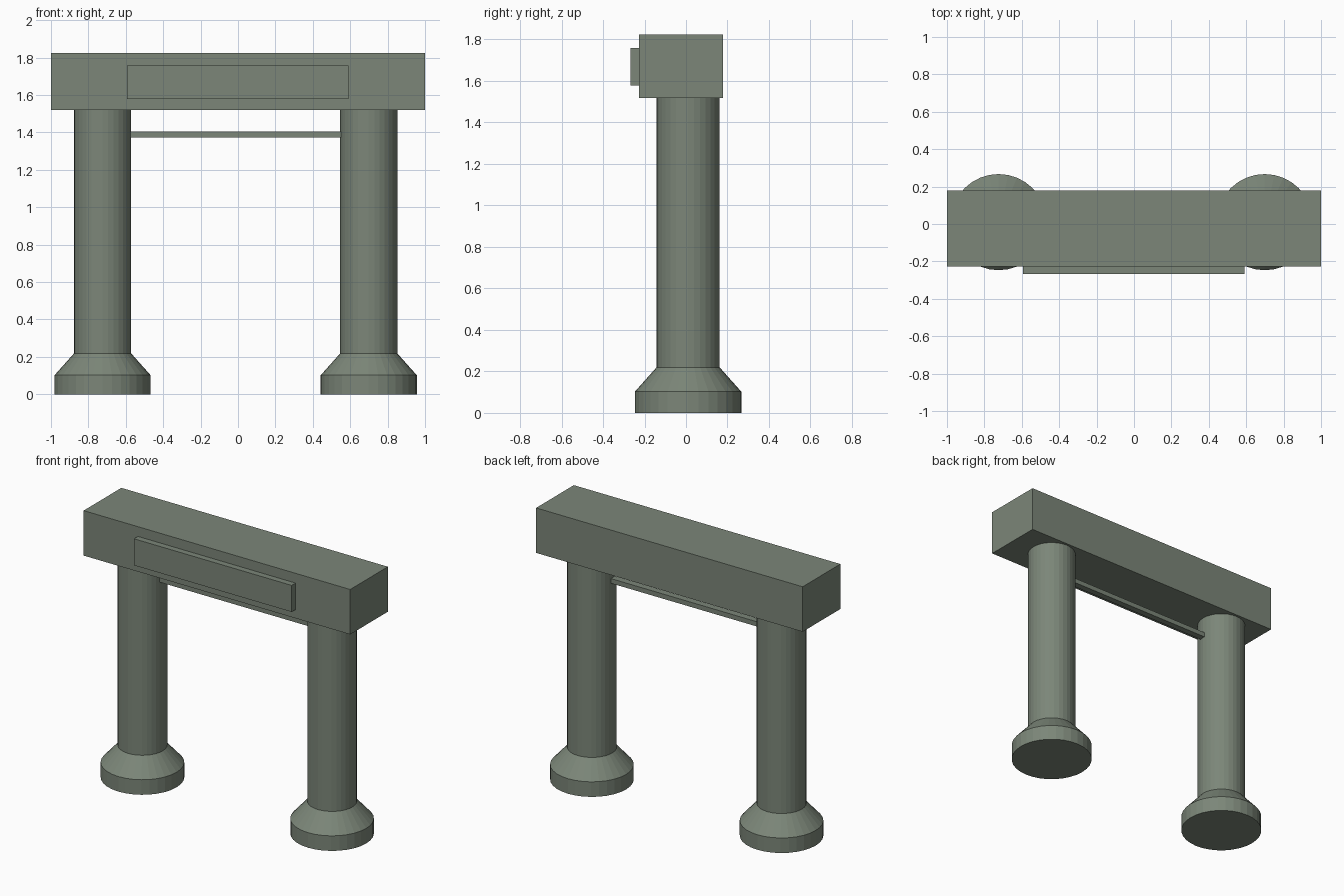
import bpy, bmesh, math

if "Cube" in bpy.data.objects:
    bpy.data.objects.remove(bpy.data.objects["Cube"])

stone = bpy.data.materials.new("grey_green_stone")
stone.diffuse_color = (0.2, 0.24, 0.19, 1)
stone.use_nodes = True
stone.node_tree.nodes["Principled BSDF"].inputs["Base Color"].default_value = stone.diffuse_color


def finish(name, bm):
    bmesh.ops.recalc_face_normals(bm, faces=bm.faces)
    mesh = bpy.data.meshes.new(name)
    bm.to_mesh(mesh)
    bm.free()
    mesh.materials.append(stone)
    obj = bpy.data.objects.new(name, mesh)
    bpy.context.collection.objects.link(obj)
    return obj


def box(name, lo, hi):
    bm = bmesh.new()
    bmesh.ops.create_cube(bm, size=1)
    for v in bm.verts:
        v.co = [hi[i] if v.co[i] > 0 else lo[i] for i in range(3)]
    return finish(name, bm)


def lathe(name, x, y, profile, sides=32):
    """Stack of rings from (radius, height) pairs, capped at both ends."""
    bm = bmesh.new()
    rings = []
    for r, z in profile:
        angles = [2 * math.pi * k / sides for k in range(sides)]
        rings.append([bm.verts.new((x + r * math.cos(a), y + r * math.sin(a), z)) for a in angles])
    for low, high in zip(rings, rings[1:]):
        for k in range(sides):
            n = (k + 1) % sides
            bm.faces.new((low[k], low[n], high[n], high[k]))
    bm.faces.new(rings[0][::-1])
    bm.faces.new(rings[-1])
    return finish(name, bm)


# Two round columns with flared feet
column_profile = [(0.257, 0), (0.257, 0.102), (0.1525, 0.219), (0.1525, 1.52)]
for side, x in (("left", -0.724), ("right", 0.699)):
    lathe(side + "_column", x, 0.01, column_profile)

# Heavy lintel beam with a raised front panel
box("lintel_beam", (-1, -0.226, 1.519), (1, 0.178, 1.824))
box("front_panel", (-0.593, -0.268, 1.578), (0.59, -0.22, 1.758))

# Thin tie bar between the columns
box("tie_bar", (-0.62, -0.02, 1.374), (0.6, 0.022, 1.406))
